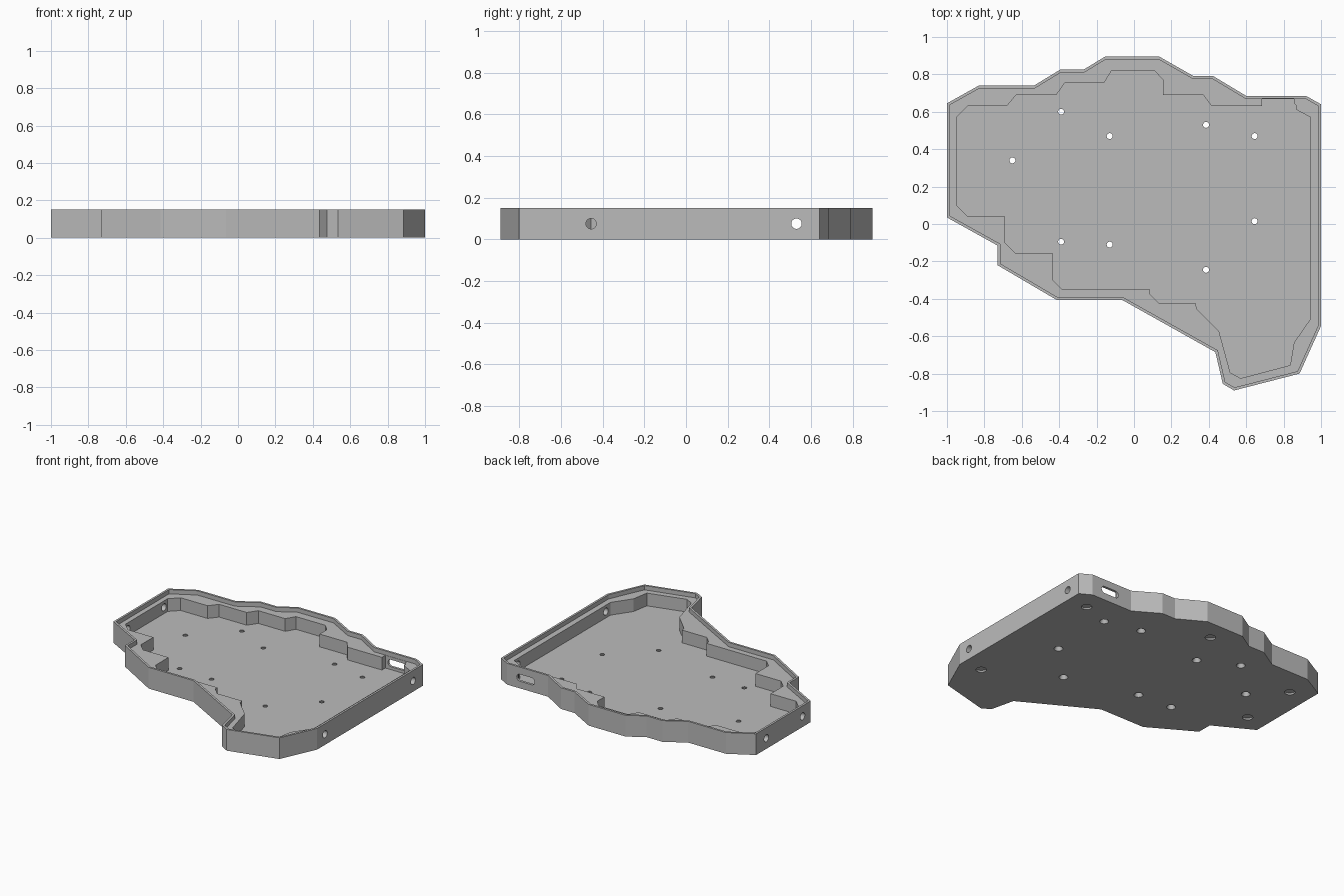
import bpy, bmesh
from math import radians
from mathutils import Matrix, Vector

HEIGHT, LEDGE, FLOOR, LIP = 0.15, 0.12, 0.03, 0.015
MID = HEIGHT / 2

default = bpy.data.objects.get("Cube")
if default:
    bpy.data.objects.remove(default, do_unlink=True)

# One plain grey for the whole tray
grey = bpy.data.materials.new("matte_grey")
grey.use_nodes = True
grey.diffuse_color = (0.5, 0.5, 0.5, 1)
grey.node_tree.nodes["Principled BSDF"].inputs["Base Color"].default_value = grey.diffuse_color

# Outer wall, clockwise from the back right corner
OUTLINE = [
    (-1, .645), (-.83, .74), (-.535, .74), (-.395, .825), (-.27, .825),
    (-.155, .895), (.135, .895), (.32, .79), (.425, .79), (.6, .685),
    (.92, .685), (1, .64), (1, -.545), (.885, -.8), (.535, -.89),
    (.475, -.855), (.435, -.685), (-.065, -.405), (-.415, -.405),
    (-.73, -.22), (-.73, -.115), (-1, .035),
]

# Stepped pocket inside the ledge
POCKET = [
    (-.89, .63), (-.68, .63), (-.63, .69), (-.415, .69), (-.37, .755),
    (-.16, .755), (-.12, .82), (.11, .82), (.155, .77), (.155, .69),
    (.37, .69), (.415, .63), (.685, .63), (.685, .668), (.855, .668),
    (.855, .645), (.87, .63), (.87, .61), (.945, .57), (.945, -.505),
    (.855, -.635), (.835, -.755), (.57, -.825), (.515, -.795),
    (.455, -.575), (.335, -.455), (.33, -.425), (.135, -.425),
    (.085, -.375), (.085, -.35), (-.385, -.35), (-.435, -.3),
    (-.435, -.155), (-.635, -.155), (-.69, -.1), (-.69, .04),
    (-.89, .04), (-.95, .1), (-.95, .57),
]

SCREWS = [(-.85, .54), (-.85, .12), (-.01, .75), (.85, .54), (.85, -.51)]
PINS = [
    (-.39, .6), (-.13, .47), (.385, .53), (.645, .47), (-.65, .34),
    (.645, .015), (-.39, -.095), (-.13, -.11), (.385, -.245),
]


def make_object(name, bm):
    bmesh.ops.recalc_face_normals(bm, faces=bm.faces)
    mesh = bpy.data.meshes.new(name)
    bm.to_mesh(mesh)
    bm.free()
    mesh.materials.append(grey)
    obj = bpy.data.objects.new(name, mesh)
    bpy.context.collection.objects.link(obj)
    return obj


def prism(bm, points, bottom, top):
    """Extrude a flat profile upward and return its top face."""
    base = bm.faces.new([bm.verts.new((x, y, bottom)) for x, y in points])
    return raise_face(bm, base, top - bottom)


def raise_face(bm, face, distance):
    made = bmesh.ops.extrude_face_region(bm, geom=[face])["geom"]
    verts = [g for g in made if isinstance(g, bmesh.types.BMVert)]
    bmesh.ops.translate(bm, verts=verts, vec=(0, 0, distance))
    return next(g for g in made if isinstance(g, bmesh.types.BMFace))


def cone(bm, x, y, low, high, bottom, top):
    """Upright tapered plug between two heights."""
    bmesh.ops.create_cone(bm, cap_ends=True, segments=32, radius1=low, radius2=high,
                          depth=top - bottom,
                          matrix=Matrix.Translation((x, y, (bottom + top) / 2)))


def cut(target, name, bm):
    """Subtract a temporary cutter from the target."""
    cutter = make_object(name, bm)
    cutter.hide_render = True
    mod = target.modifiers.new(name, "BOOLEAN")
    mod.operation, mod.solver, mod.object = "DIFFERENCE", "EXACT", cutter
    bpy.context.view_layer.objects.active = target
    bpy.ops.object.modifier_apply(modifier=mod.name)
    bpy.data.objects.remove(cutter, do_unlink=True)


# Solid body with a thin raised lip around the rim
bm = bmesh.new()
top = prism(bm, OUTLINE, 0, HEIGHT)
bmesh.ops.recalc_face_normals(bm, faces=bm.faces)
bmesh.ops.inset_region(bm, faces=[top], thickness=LIP, use_even_offset=True)
old = top
raise_face(bm, top, LEDGE - HEIGHT)
if old.is_valid and all(abs(v.co.z - HEIGHT) < 1e-5 for v in old.verts):
    bmesh.ops.delete(bm, geom=[old], context="FACES_ONLY")
tray = make_object("case_tray", bm)

# Pocket down to the floor
bm = bmesh.new()
prism(bm, POCKET, FLOOR, HEIGHT + LIP)
cut(tray, "pocket_cutter", bm)

# Countersunk screw holes, opening upward
bm = bmesh.new()
for x, y in SCREWS:
    cone(bm, x, y, .032, .056, 0, FLOOR)
    bmesh.ops.translate(bm, verts=bm.verts[-64:], vec=(0, 0, 0))
for v in bm.verts:
    # Extend the taper slightly past both floor faces
    v.co.z += .002 if v.co.z > MID / 2 else -.002
cut(tray, "screw_cutter", bm)

# Small pin holes, flared on the underside
bm = bmesh.new()
for x, y in PINS:
    cone(bm, x, y, .03, .015, -.002, FLOOR + .002)
cut(tray, "pin_cutter", bm)

# Round holes through the two side walls
bm = bmesh.new()
for side, heights in ((1, (.53, -.455)), (-1, (.53, .125))):
    for y in heights:
        place = Matrix.Translation((side, y, MID)) @ Matrix.Rotation(radians(90), 4, "Y")
        bmesh.ops.create_cone(bm, cap_ends=True, segments=32, radius1=.025,
                              radius2=.025, depth=.2, matrix=place)
cut(tray, "side_hole_cutter", bm)

# Rounded cable slot through the back wall
bm = bmesh.new()
bmesh.ops.create_cone(bm, cap_ends=True, segments=32, radius1=.025, radius2=.025, depth=.12,
                      matrix=Matrix.Rotation(radians(90), 4, "X"))
for v in bm.verts:
    v.co.x += .045 if v.co.x > 0.001 else -.045
bmesh.ops.translate(bm, verts=bm.verts, vec=Vector((.775, .69, MID)))
cut(tray, "cable_slot_cutter", bm)

# Smooth the round holes, keep the walls crisp
bpy.ops.object.select_all(action="DESELECT")
tray.select_set(True)
bpy.context.view_layer.objects.active = tray
bpy.ops.object.shade_smooth_by_angle(angle=radians(20))
